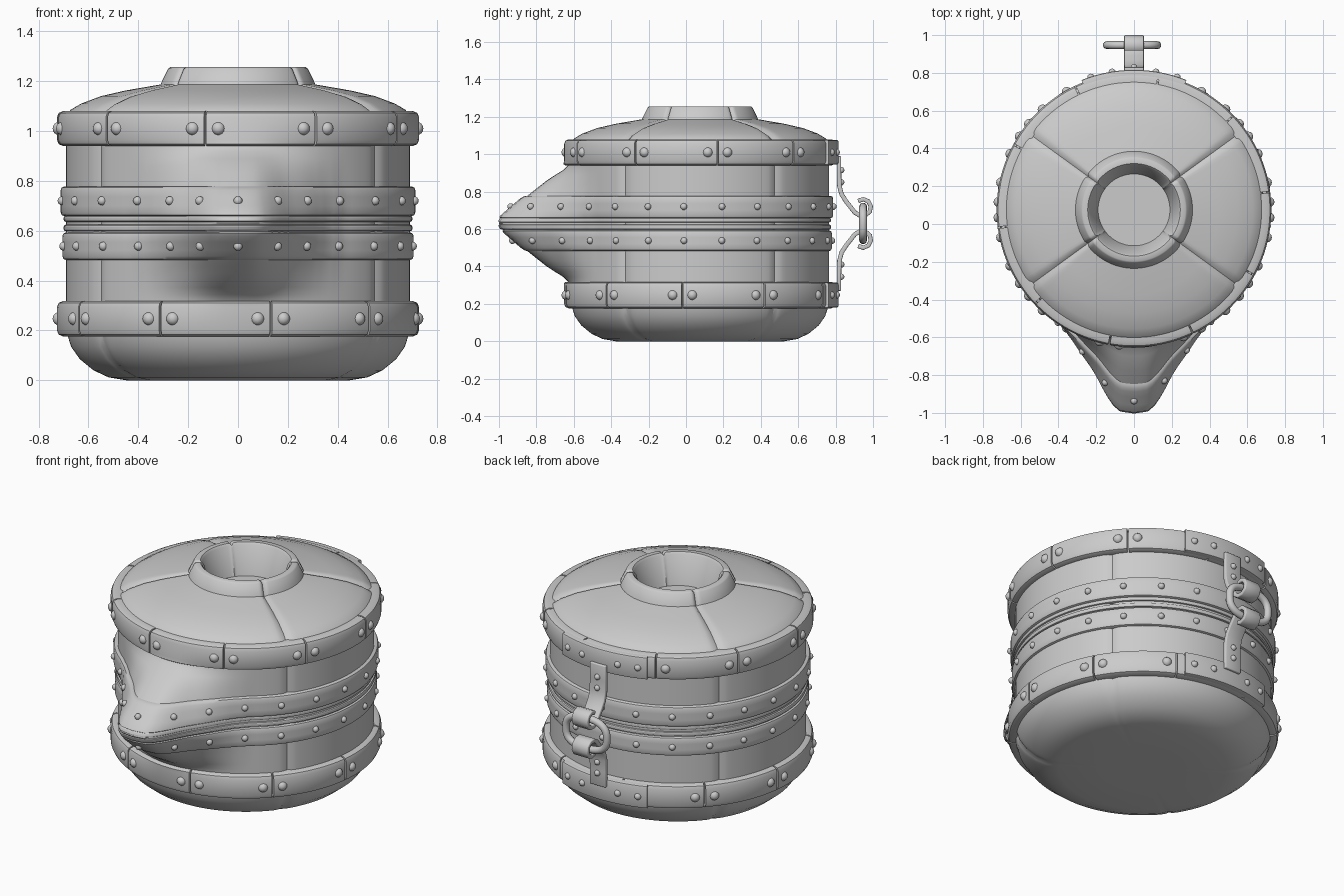
import bpy, bmesh
from math import sin, cos, radians, exp, hypot, pi
from mathutils import Matrix, Vector

if "Cube" in bpy.data.objects:
    bpy.data.objects.remove(bpy.data.objects["Cube"])

CY, MID = 0.075, 0.63          # body axis y, height of the split line


def lerp(table, v):
    for (a, p), (b, q) in zip(table, table[1:]):
        if v <= b:
            return p + (q - p) * max(0, v - a) / (b - a)
    return table[-1][1]


# Spout bulge: by angle from the front, and by distance from the split line
BULGE = [(0, .385), (4.5, .375), (6.7, .337), (10, .265), (13, .2), (16.5, .15),
         (20.5, .105), (25, .06), (30, .025), (37, 0)]
FADE = [(0, 1), (.03, .96), (.15, .6), (.235, .32), (.29, .09), (.33, 0)]


def point(a, r, z, lift=0):
    a = (a + 180) % 360 - 180
    r += lerp(BULGE, abs(a)) * lerp(FADE, abs(z - MID)) + lift if r > .5 else 0
    return Vector((r * sin(radians(a)), CY - r * cos(radians(a)), z))


def finish(name, bm, angle=35):
    bmesh.ops.remove_doubles(bm, verts=bm.verts, dist=1e-5)
    bmesh.ops.recalc_face_normals(bm, faces=bm.faces)
    me = bpy.data.meshes.new(name)
    bm.to_mesh(me)
    bm.free()
    ob = bpy.data.objects.new(name, me)
    bpy.context.collection.objects.link(ob)
    bpy.ops.object.select_all(action='DESELECT')
    ob.select_set(True)
    bpy.context.view_layer.objects.active = ob
    bpy.ops.object.shade_smooth_by_angle(angle=radians(angle))
    return ob


def sweep(bm, profile, a0=0, a1=360, n=180, closed=True, seams=False):
    full = a1 - a0 >= 360
    rings = []
    for i in range(n if full else n + 1):
        a = a0 + (a1 - a0) * i / n
        g = 0
        if seams:  # four panel seams pressed into the shell
            g = max(exp(-((a - s) / 1.6) ** 2) for s in (54, 126, 234, 306))
        ring = []
        for r, z in profile:
            dz = -.012 * g if z > 1.08 and r > .2 else 0
            ring.append(bm.verts.new(point(a, r - .012 * g if r > .2 else r, z) + Vector((0, 0, dz))))
        rings.append(ring)
    m = len(profile)
    pairs = list(zip(rings, rings[1:])) + ([(rings[-1], rings[0])] if full else [])
    for p, q in pairs:
        for j in range(m if closed else m - 1):
            k = (j + 1) % m
            bm.faces.new((p[j], q[j], q[k], p[k]))
    if not full:
        bm.faces.new(rings[0])
        bm.faces.new(rings[-1])


def band(r0, r1, z0, z1, b=.018):
    return [(r0, z0), (r1 - b, z0), (r1 - b * .3, z0 + b * .3), (r1, z0 + b),
            (r1, z1 - b), (r1 - b * .3, z1 - b * .3), (r1 - b, z1), (r0, z1)]


def rivet(bm, pos, r):
    bmesh.ops.create_uvsphere(bm, u_segments=12, v_segments=8, radius=r,
                              matrix=Matrix.Translation(pos))


def fixed_point(a, r, z):
    return Vector((r * sin(radians(a)), CY - r * cos(radians(a)), z))


# Shell: rounded base, wall, domed shoulder, collar and recessed opening
wall = [(.69, .2 + .0287 * i) for i in range(31)]
shell = ([(0, 0), (.2, 0), (.45, 0), (.52, .012), (.58, .04), (.635, .085), (.67, .135)] + wall +
         [(.672, 1.085), (.63, 1.11), (.55, 1.14), (.45, 1.163), (.31, 1.187), (.305, 1.2),
          (.28, 1.25), (.272, 1.256), (.245, 1.256), (.235, 1.245), (.19, 1.08), (0, 1.08)])
for i, (r, z) in enumerate(shell):
    if r < 1e-3:
        shell[i] = (1e-6, z)
bm = bmesh.new()
sweep(bm, shell, closed=False, seams=True)
finish("shell", bm, 40)

# Thin lips on either side of the split, and the two riveted middle bands
for name, r, z0, z1, b in (("upper_lip", .70, .636, .66, .008), ("lower_lip", .70, .598, .624, .008),
                           ("upper_mid_band", .712, .658, .778, .016),
                           ("lower_mid_band", .705, .482, .594, .016)):
    bm = bmesh.new()
    prof = band(r - .04, r, z0, z1, b)
    prof[4:4] = [(r, z0 + (z1 - z0) * t) for t in (.35, .65)]
    sweep(bm, prof)
    finish(name, bm)

# Middle band rivets, evenly spaced along the beaked outline
bm = bmesh.new()
for z, r in ((.72, .712), (.538, .705)):
    pts = [point(i * .5, r, z) for i in range(721)]
    acc = [0]
    for p, q in zip(pts, pts[1:]):
        acc.append(acc[-1] + (q - p).length)
    count, k = 24, 0
    for i, s in enumerate(acc[:-1]):
        if k < count and s >= acc[-1] * k / count - 1e-6:
            rivet(bm, pts[i], .018)
            k += 1
finish("mid_band_rivets", bm)

# Heavy hoops of ten segments, a rivet either side of each joint
riv = bmesh.new()
for name, z0, z1, off in (("upper_hoop", .94, 1.08, -10.5), ("lower_hoop", .176, .318, 10.5)):
    bm = bmesh.new()
    for i in range(10):
        a = off + 36 * i
        sweep(bm, band(.66, .727, z0, z1, .025), a + .35, a + 35.65, 18)
        for d in (-4.2, 4.2):
            if abs((a + d) % 360 - 180) > 24:
                rivet(riv, fixed_point(a + d, .718, (z0 + z1) / 2), .027)
    finish(name, bm)
    bm = bmesh.new()
    sweep(bm, band(.70, .741, z0 + .004, z1 - .004, .01), 158, 202, 24)
    finish(name.replace("hoop", "hinge_plate"), bm)
    for d in (-18, -9, 9, 18):
        rivet(riv, fixed_point(180 + d, .738, (z0 + z1) / 2), .019)

# Rear straps hooked around a link, mirrored about the split
hook = [(.818, .99), (.818, .90), (.82, .83), (.832, .785), (.858, .745), (.882, .715), (.903, .688),
        (.93, .672), (.96, .674), (.983, .694), (.988, .722), (.975, .748), (.948, .76), (.92, .75)]
for name, s in (("upper_strap", 1), ("lower_strap", -1)):
    bm = bmesh.new()
    rows = [[bm.verts.new((x, y, MID + s * (z - MID))) for x in (-.052, .052)] for y, z in hook]
    for p, q in zip(rows, rows[1:]):
        bm.faces.new((p[0], p[1], q[1], q[0]))
    ob = finish(name, bm, 45)
    m = ob.modifiers.new("thickness", 'SOLIDIFY')
    m.thickness, m.offset = .024, 0
    m = ob.modifiers.new("edges", 'BEVEL')
    m.width, m.segments, m.limit_method, m.angle_limit = .005, 2, 'ANGLE', radians(50)
    for z in (.915, .85):
        rivet(riv, Vector((0, .83, MID + s * (z - MID))), .017)
finish("hoop_rivets", riv)

# Oval link joining the two hooks
cu = bpy.data.curves.new("rear_link", 'CURVE')
cu.dimensions, cu.bevel_depth, cu.bevel_resolution = '3D', .021, 3
sp = cu.splines.new('POLY')
sp.points.add(39)
for i, p in enumerate(sp.points):
    c, s = cos(i * pi / 20), sin(i * pi / 20)
    p.co = (-.01 + .134 * abs(c) ** .75 * (1 if c > 0 else -1), .947,
            MID + .09 * abs(s) ** .75 * (1 if s > 0 else -1), 1)
sp.use_cyclic_u = True
sp.use_smooth = True
bpy.context.collection.objects.link(bpy.data.objects.new("rear_link", cu))
